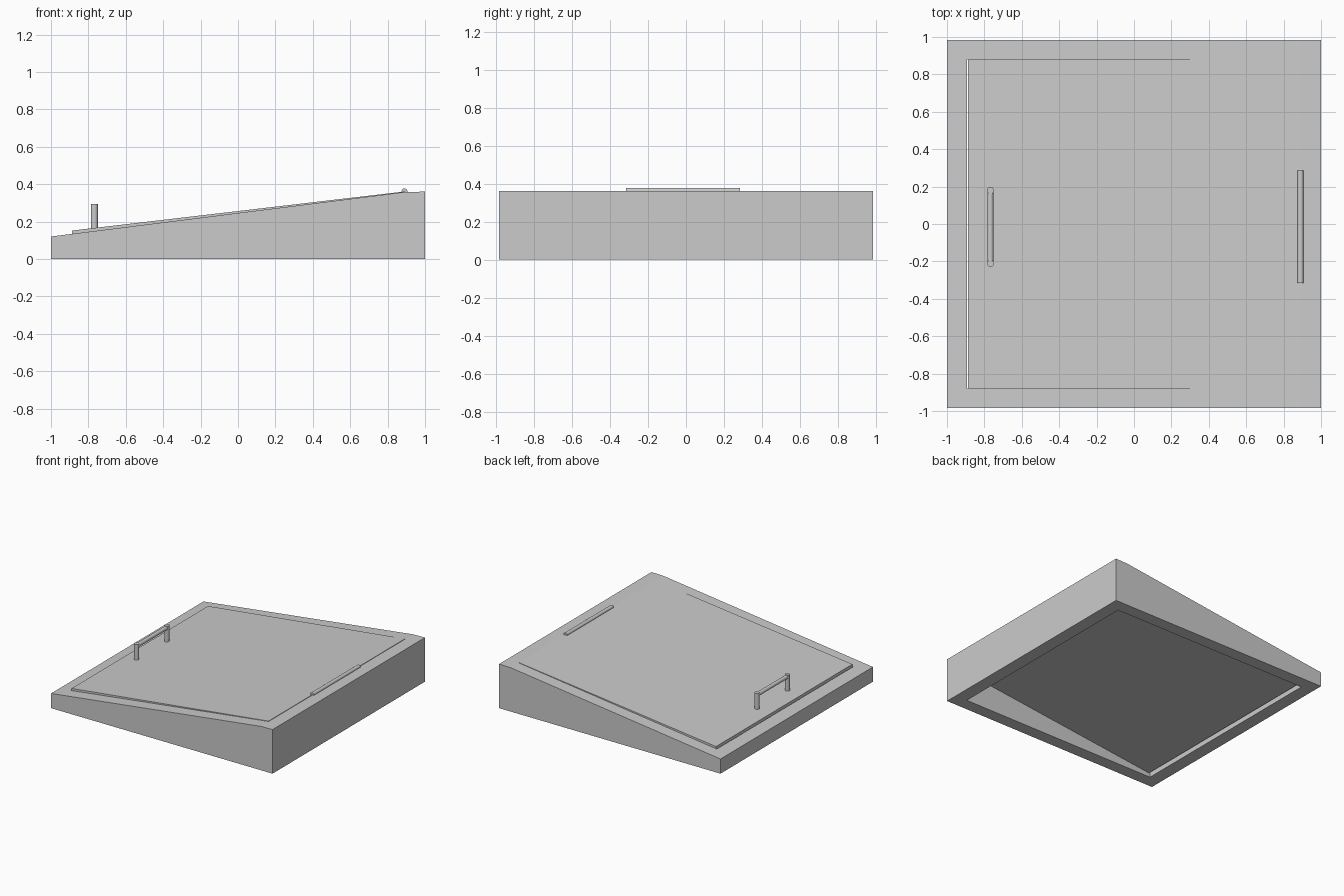
import bpy, bmesh, math
from mathutils import Vector

if "Cube" in bpy.data.objects:
    bpy.data.objects.remove(bpy.data.objects["Cube"])


def add_mesh(name, bm):
    bmesh.ops.recalc_face_normals(bm, faces=bm.faces)
    mesh = bpy.data.meshes.new(name)
    bm.to_mesh(mesh)
    bm.free()
    obj = bpy.data.objects.new(name, mesh)
    bpy.context.collection.objects.link(obj)
    return obj


def rod(name, a, b, r, sides=24):
    a, b = Vector(a), Vector(b)
    bpy.ops.mesh.primitive_cylinder_add(vertices=sides, radius=r, depth=(b - a).length,
                                        location=(a + b) / 2)
    obj = bpy.context.object
    obj.name = name
    obj.rotation_euler = (b - a).to_track_quat('Z', 'Y').to_euler()
    bpy.ops.object.shade_smooth_by_angle(angle=math.radians(40))
    return obj


W, D = 0.983, 0.88          # half depth of frame and of its opening
LOW, HIGH = -0.894, 0.893   # x limits of the opening


def top(x):
    """Height of the frame rim: a slope that levels out at the hinge board."""
    return min(0.12 + (x + 1) * 0.238 / (1 + HIGH), 0.358) if x < 1 else 0.36


# Sloping box frame, open at top and bottom
bm = bmesh.new()
rings = []
for x0, x1, y in ((-1, 1, W), (LOW, HIGH, D)):
    corners = [(x0, -y), (HIGH, -y), (x1, -y), (x1, y), (HIGH, y), (x0, y)]
    if x1 == HIGH:
        corners = [corners[i] for i in (0, 1, 4, 5)]
    rings.append([bm.verts.new((x, yy, 0)) for x, yy in corners])
    rings.append([bm.verts.new((x, yy, top(x))) for x, yy in corners])
out_low, out_top, in_low, in_top = rings
for lo, hi in ((out_low, out_top), (in_low, in_top)):
    n = len(lo)
    for i in range(n):
        j = (i + 1) % n
        bm.faces.new((lo[i], lo[j], hi[j], hi[i]))
for o, i in ((out_low, in_low), (out_top, in_top)):
    bm.faces.new((o[0], o[1], i[1], i[0]))
    bm.faces.new((o[4], o[5], i[3], i[2]))
    bm.faces.new((o[5], o[0], i[0], i[3]))
    bm.faces.new((o[1], o[2], o[3], o[4], i[2], i[1]))
add_mesh("frame", bm)

# Thick lid, slightly raised at the low end and flush at the hinge end
bm = bmesh.new()
profile = [(-0.885, 0.032), (0.892, 0.238), (0.892, 0.361), (-0.887, 0.152)]
face = bm.faces.new([bm.verts.new((x, -D, z)) for x, z in profile])
ext = bmesh.ops.extrude_face_region(bm, geom=[face])
bmesh.ops.translate(bm, vec=(0, 2 * D, 0),
                    verts=[v for v in ext["geom"] if isinstance(v, bmesh.types.BMVert)])
add_mesh("lid", bm)

# Hinge barrel, half sunk into the surface
rod("hinge", (0.89, -0.315, 0.361), (0.89, 0.285, 0.361), 0.016)

# Handle posts and grip
for side, y in (("front", -0.21), ("back", 0.18)):
    rod("handle_post_" + side, (-0.768, y, 0.15), (-0.768, y, 0.295), 0.019)
rod("handle_grip", (-0.768, -0.21, 0.277), (-0.768, 0.18, 0.277), 0.016)
